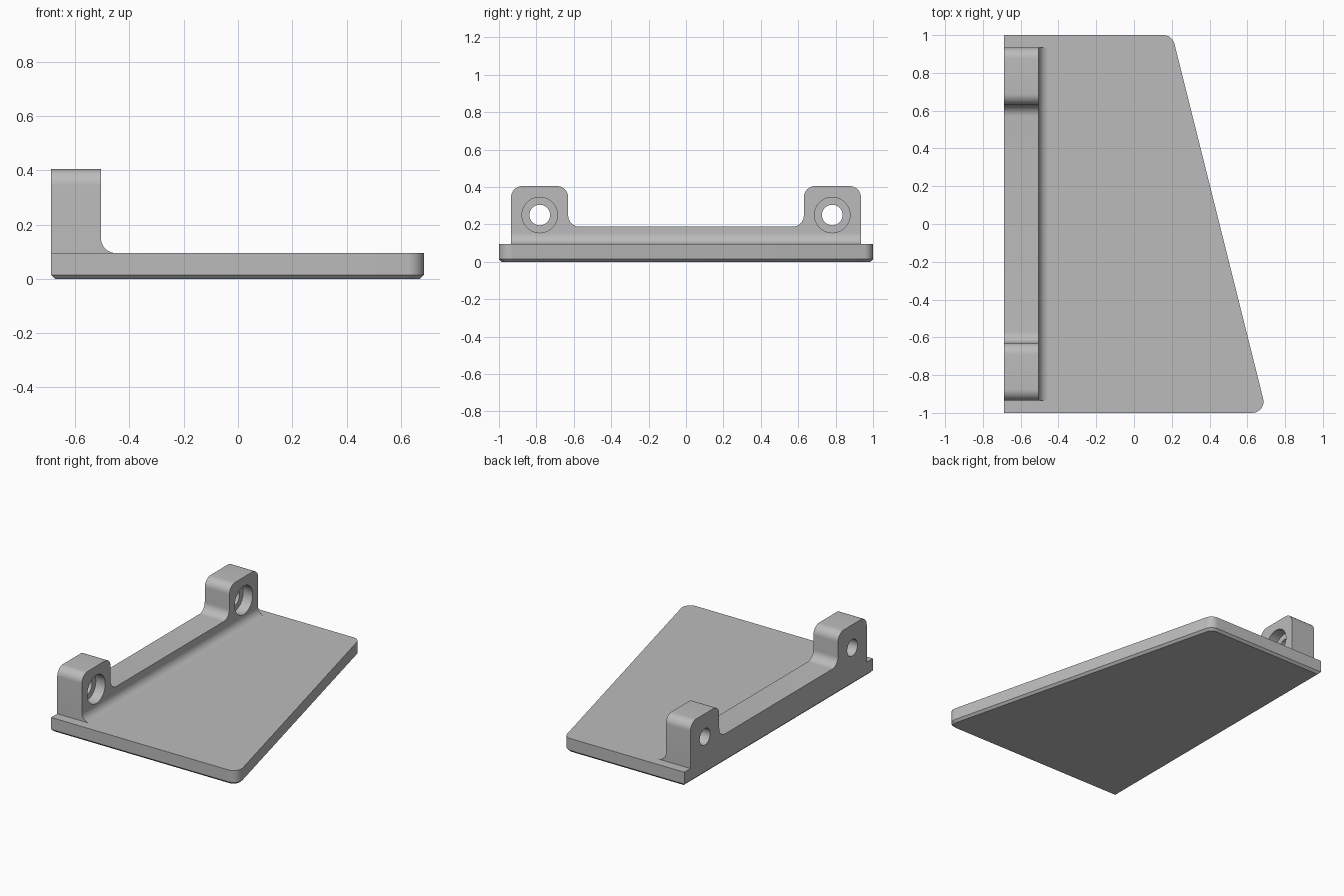
import bpy, bmesh, math
from mathutils import Vector, Matrix

cube = bpy.data.objects.get("Cube")
if cube:
    bpy.data.objects.remove(cube, do_unlink=True)

grey = bpy.data.materials.new("plain grey")
grey.use_nodes = True
colour = (0.5, 0.5, 0.5, 1)
grey.diffuse_color = colour
grey.node_tree.nodes["Principled BSDF"].inputs["Base Color"].default_value = colour

# Main dimensions
LEFT, WALL, TOP = -0.688, -0.505, 0.095
LUG_Y, HOLE_Z, CHAMFER = 0.782, 0.25, 0.015


def rounded(corners, steps=10):
    """Outline from (a, b, radius) corners, each replaced by an arc."""
    out = []
    for i, (a, b, r) in enumerate(corners):
        p = Vector((a, b))
        if r == 0:
            out.append(p)
            continue
        u = (Vector(corners[i - 1][:2]) - p).normalized()
        v = (Vector(corners[(i + 1) % len(corners)][:2]) - p).normalized()
        half = u.angle(v) / 2
        centre = p + (u + v).normalized() * (r / math.sin(half))
        start = p + u * (r / math.tan(half)) - centre
        end = p + v * (r / math.tan(half)) - centre
        turn = math.atan2(start.x * end.y - start.y * end.x, start.dot(end))
        out += [centre + Matrix.Rotation(turn * k / steps, 2) @ start
                for k in range(steps + 1)]
    return out


def prism(name, outline, place, low, high, chamfer=0):
    """Extrude an outline from low to high; place maps (a, b, depth) to xyz."""
    bm = bmesh.new()
    base = bm.faces.new([bm.verts.new(place(p.x, p.y, low)) for p in outline])
    shift = Vector(place(0, 0, high)) - Vector(place(0, 0, low))
    new = bmesh.ops.extrude_face_region(bm, geom=[base], use_keep_orig=True)["geom"]
    bmesh.ops.translate(bm, vec=shift,
                        verts=[g for g in new if isinstance(g, bmesh.types.BMVert)])
    bmesh.ops.recalc_face_normals(bm, faces=bm.faces)
    if chamfer:
        bmesh.ops.bevel(bm, geom=list(base.edges), offset=chamfer, segments=1,
                        affect='EDGES')
    mesh = bpy.data.meshes.new(name)
    bm.to_mesh(mesh)
    bm.free()
    ob = bpy.data.objects.new(name, mesh)
    bpy.context.collection.objects.link(ob)
    mesh.materials.append(grey)
    return ob


def select(ob):
    bpy.ops.object.select_all(action='DESELECT')
    ob.select_set(True)
    bpy.context.view_layer.objects.active = ob


def drill(ob, y, radius, x0, x1):
    """Cut a round hole along x."""
    bpy.ops.mesh.primitive_cylinder_add(
        vertices=48, radius=radius, depth=x1 - x0,
        location=((x0 + x1) / 2, y, HOLE_Z), rotation=(0, math.pi / 2, 0))
    cutter = bpy.context.object
    cutter.hide_render = True
    select(ob)
    mod = ob.modifiers.new("hole", 'BOOLEAN')
    mod.operation, mod.solver, mod.object = 'DIFFERENCE', 'EXACT', cutter
    bpy.ops.object.modifier_apply(modifier=mod.name)
    bpy.data.objects.remove(cutter, do_unlink=True)


# Tapered base plate with two rounded corners and a chamfered underside
plate = prism("base_plate",
              rounded([(LEFT, -1, 0), (0.7025, -1, 0.06), (0.2025, 1, 0.06), (LEFT, 1, 0)]),
              lambda a, b, d: (a, b, d), 0, TOP, CHAMFER)

# Low wall rising into a lug at each end
half = [(0.935, TOP, 0), (0.935, 0.405, 0.06), (0.63, 0.405, 0.06), (0.63, 0.188, 0.06)]
wall = prism("lug_wall",
             rounded(half + [(-y, z, r) for y, z, r in reversed(half)]),
             lambda a, b, d: (d, a, b), LEFT, WALL)

# Through hole and counterbore in each lug
for side in (-1, 1):
    drill(wall, side * LUG_Y, 0.055, LEFT - 0.1, WALL + 0.1)
    drill(wall, side * LUG_Y, 0.095, WALL - 0.07, WALL + 0.1)

# Concave fillet between wall and plate
R = 0.055
arc = [Vector((WALL, TOP))]
arc += [Vector((WALL + R - R * math.cos(t), TOP + R - R * math.sin(t)))
        for t in (math.pi / 2 * k / 10 for k in range(11))]
fillet = prism("wall_fillet", arc, lambda a, b, d: (a, d, b), -0.935, 0.935)

for ob in (plate, wall, fillet):
    select(ob)
    bpy.ops.object.shade_smooth_by_angle(angle=math.radians(30))
